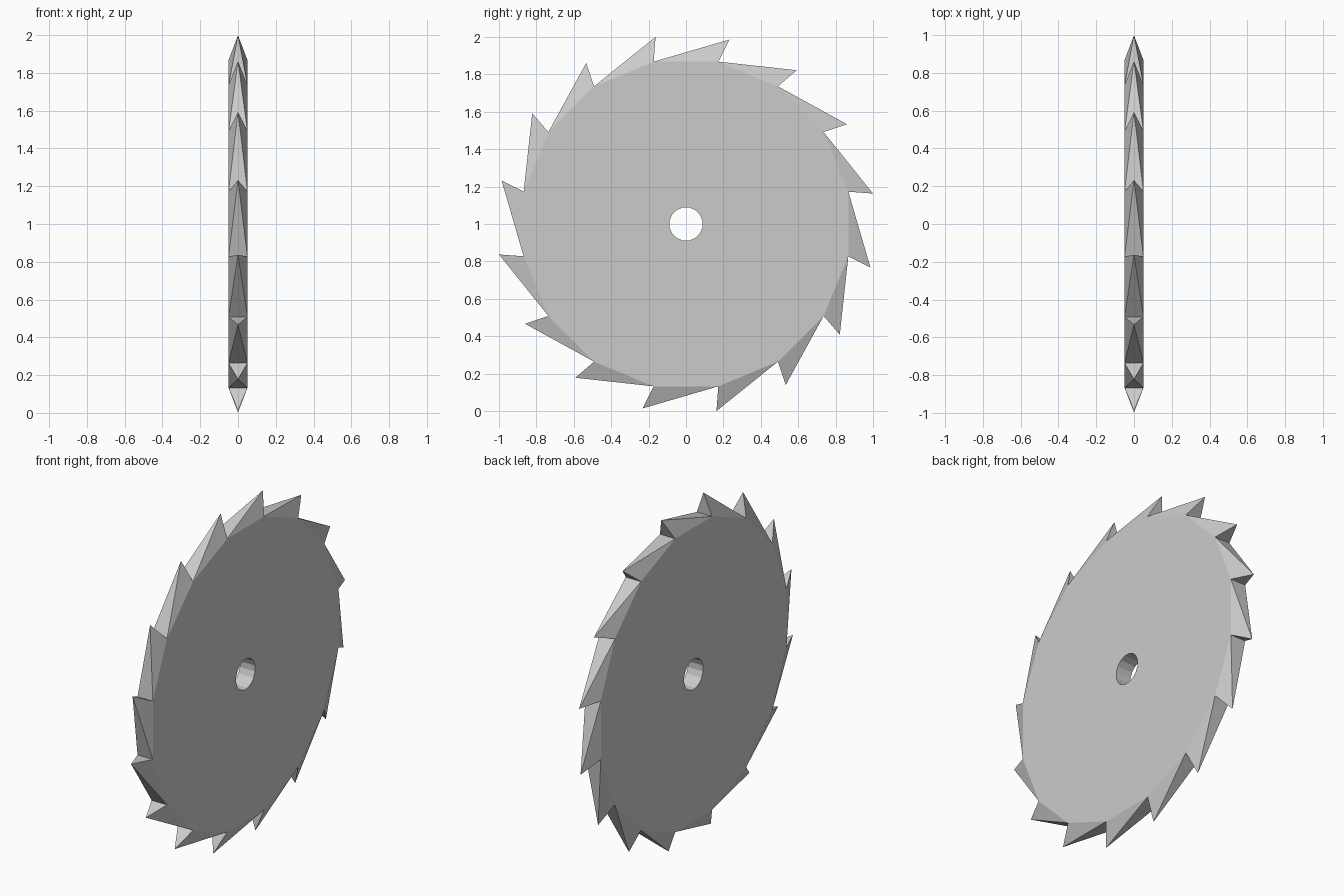
import bpy, bmesh
from math import sin, cos, radians

if "Cube" in bpy.data.objects:
    bpy.data.objects.remove(bpy.data.objects["Cube"])

N = 16                      # teeth and sides
STEP = 360 / N
HALF = 0.05                 # half thickness
R_HOLE, R_DISC, R_TIP = 0.09, 0.885, 1.013

bm = bmesh.new()


def point(x, r, deg):
    a = radians(deg)
    return bm.verts.new((x, r * cos(a), 1 + r * sin(a)))


def ring(x, r):
    return [point(x, r, STEP * (i + 0.5)) for i in range(N)]


# Disc corners and hole corners on both sides
out_l, out_r = ring(-HALF, R_DISC), ring(HALF, R_DISC)
in_l, in_r = ring(-HALF, R_HOLE), ring(HALF, R_HOLE)

for i in range(N):
    j = (i + 1) % N
    # Flat sides and hole wall
    bm.faces.new((out_r[i], out_r[j], in_r[j], in_r[i]))
    bm.faces.new((out_l[j], out_l[i], in_l[i], in_l[j]))
    bm.faces.new((in_r[i], in_r[j], in_l[j], in_l[i]))
    # Tooth: pyramid on the rim facet, leaning past its clockwise corner
    tip = point(0, R_TIP, STEP * (i + 0.5) - 2.0)
    base = (out_r[i], out_l[i], out_l[j], out_r[j])
    for k in range(4):
        bm.faces.new((base[k], base[(k + 1) % 4], tip))

bmesh.ops.recalc_face_normals(bm, faces=bm.faces)
mesh = bpy.data.meshes.new("saw_blade")
bm.to_mesh(mesh)
bm.free()
blade = bpy.data.objects.new("saw_blade", mesh)
bpy.context.collection.objects.link(blade)
